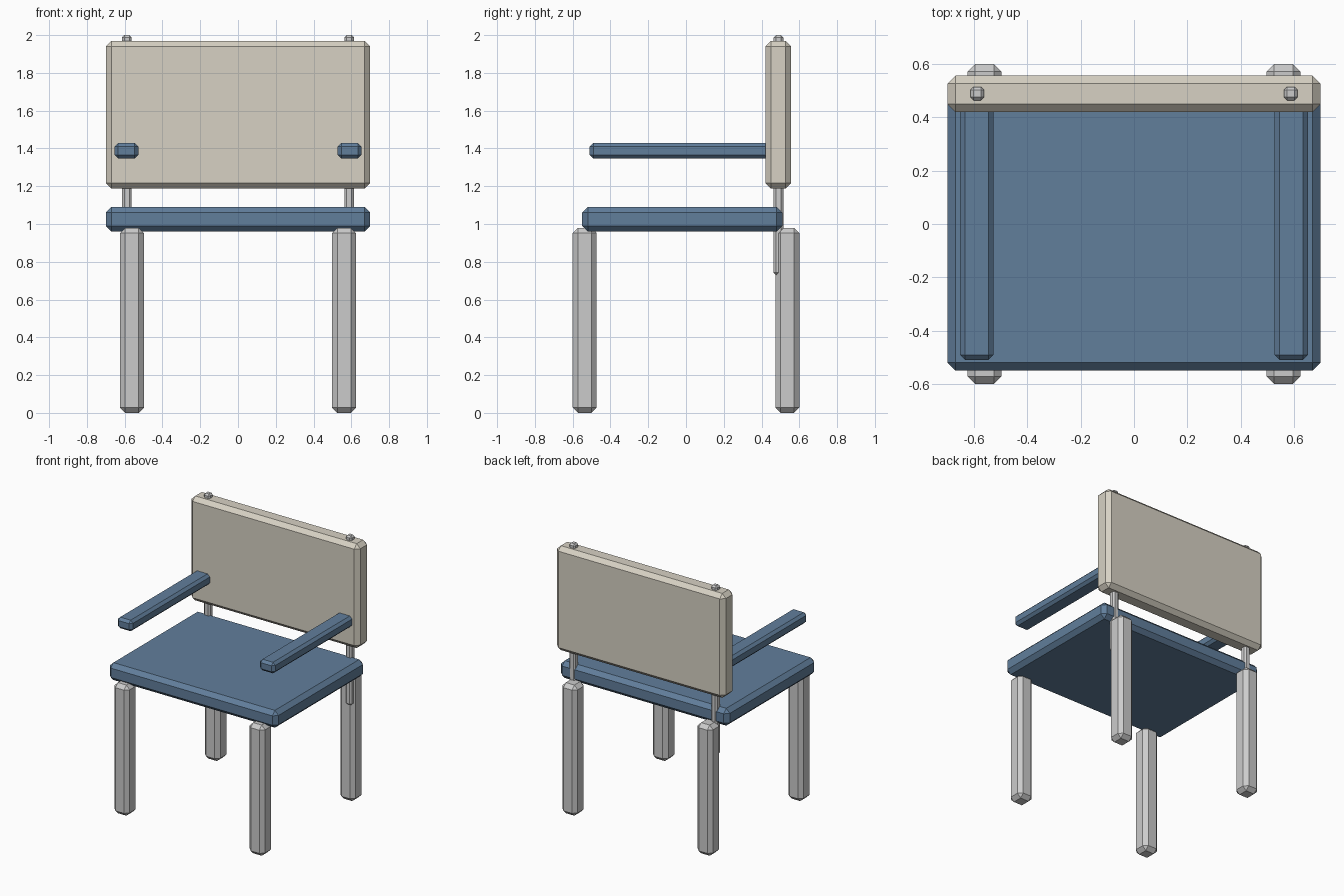
import bpy, bmesh
from mathutils import Vector

if "Cube" in bpy.data.objects:
    bpy.data.objects.remove(bpy.data.objects["Cube"])


def material(name, rgb):
    m = bpy.data.materials.new(name)
    m.diffuse_color = (*rgb, 1)
    m.use_nodes = True
    m.node_tree.nodes["Principled BSDF"].inputs["Base Color"].default_value = m.diffuse_color
    return m


BLUE = material("blue", (0.12, 0.21, 0.33))
CREAM = material("cream", (0.68, 0.64, 0.55))


def chamfered_box(name, lo, hi, chamfer, mat=None):
    lo, hi = Vector(lo), Vector(hi)
    size = hi - lo
    bm = bmesh.new()
    bmesh.ops.create_cube(bm, size=1)
    bmesh.ops.scale(bm, vec=size, verts=bm.verts)
    bmesh.ops.bevel(bm, geom=bm.edges[:], offset=chamfer, segments=1,
                    affect='EDGES', profile=0.5)
    mesh = bpy.data.meshes.new(name)
    bm.to_mesh(mesh)
    bm.free()
    obj = bpy.data.objects.new(name, mesh)
    obj.location = (lo + hi) / 2
    if mat:
        mesh.materials.append(mat)
    bpy.context.collection.objects.link(obj)
    return obj


def mirrored_pair(name, lo, hi, chamfer, mat=None):
    chamfered_box("right_" + name, lo, hi, chamfer, mat)
    chamfered_box("left_" + name, (-hi[0], lo[1], lo[2]),
                  (-lo[0], hi[1], hi[2]), chamfer, mat)


# Seat and backrest panels
chamfered_box("seat", (-0.70, -0.55, 0.96), (0.70, 0.51, 1.09), 0.03, BLUE)
chamfered_box("backrest", (-0.70, 0.42, 1.187), (0.70, 0.557, 1.97), 0.03, CREAM)

# Legs
mirrored_pair("front_leg", (0.498, -0.60, 0), (0.625, -0.473, 0.98), 0.028)
mirrored_pair("back_leg", (0.498, 0.473, 0), (0.625, 0.60, 0.98), 0.028)

# Posts carrying the backrest
mirrored_pair("back_post", (0.563, 0.464, 0.73), (0.614, 0.515, 2.0), 0.012)

# Armrests, ending inside the backrest
mirrored_pair("armrest", (0.528, -0.51, 1.347), (0.653, 0.50, 1.43), 0.019, BLUE)
